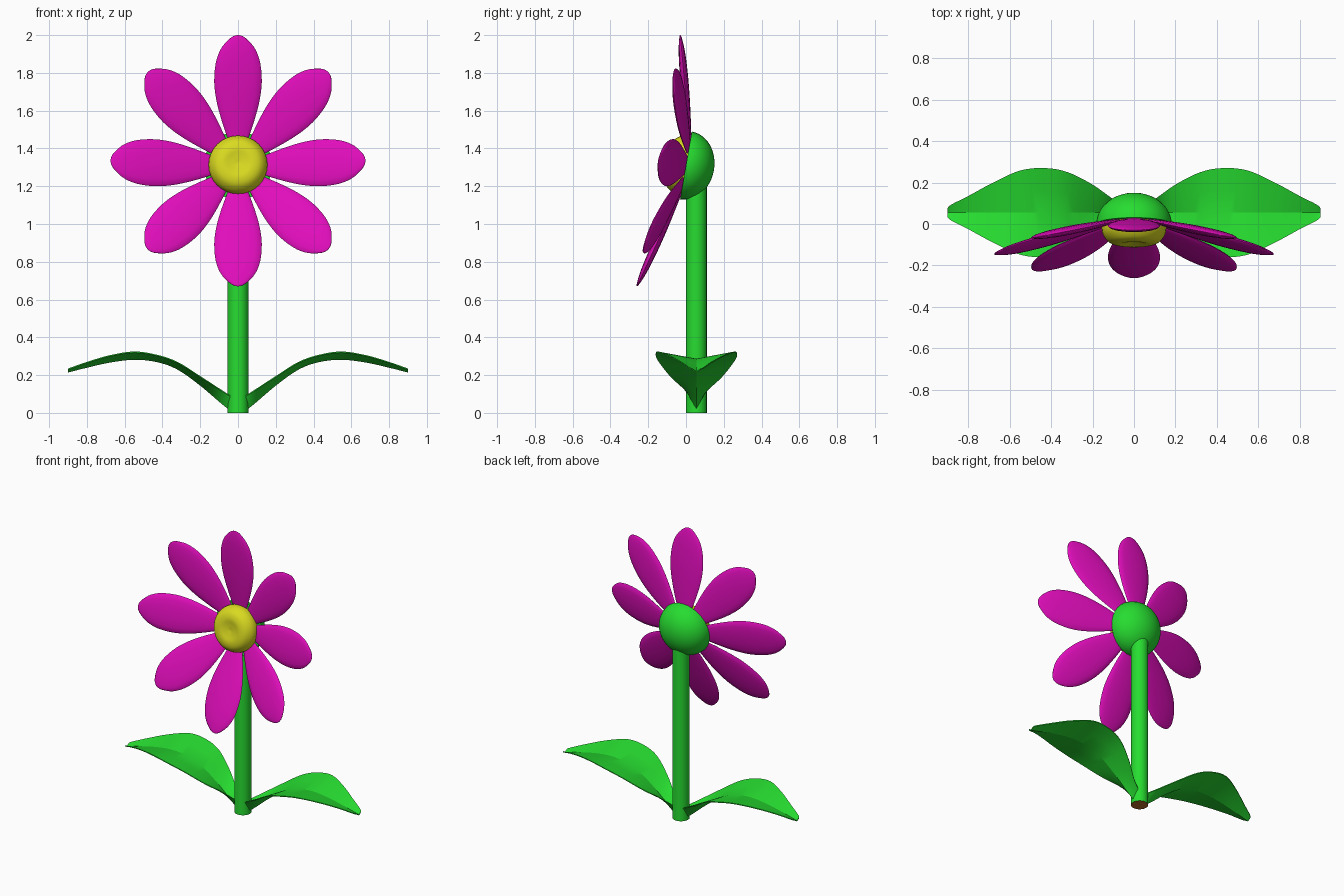
import bpy, bmesh, math
from mathutils import Matrix, Vector

if "Cube" in bpy.data.objects:
    bpy.data.objects.remove(bpy.data.objects["Cube"])


def material(name, rgb):
    m = bpy.data.materials.new(name)
    m.diffuse_color = (*rgb, 1)
    m.use_nodes = True
    m.node_tree.nodes["Principled BSDF"].inputs["Base Color"].default_value = m.diffuse_color
    return m


GREEN = material("leaf green", (0.02, 0.72, 0.03))
PINK = material("petal magenta", (0.75, 0.004, 0.5))
YELLOW = material("centre yellow", (0.7, 0.7, 0.015))
BROWN = material("cut stem brown", (0.45, 0.14, 0.02))

# Flower head frame: local z points forward, tilted slightly upward
HEAD = Matrix.Translation((0, 0, 1.31)) @ Matrix.Rotation(math.radians(80.2), 4, 'X')


def finish(name, bm, mats, matrix=Matrix(), angle=50):
    bmesh.ops.remove_doubles(bm, verts=bm.verts, dist=0.0003)
    bmesh.ops.recalc_face_normals(bm, faces=bm.faces)
    me = bpy.data.meshes.new(name)
    bm.to_mesh(me)
    bm.free()
    for m in mats:
        me.materials.append(m)
    ob = bpy.data.objects.new(name, me)
    bpy.context.collection.objects.link(ob)
    ob.matrix_world = matrix
    bpy.ops.object.select_all(action='DESELECT')
    ob.select_set(True)
    bpy.context.view_layer.objects.active = ob
    bpy.ops.object.shade_smooth_by_angle(angle=math.radians(angle))
    return ob


def loft(bm, rings, closed=True):
    rows = [[bm.verts.new(p) for p in r] for r in rings]
    n = len(rows[0])
    for a, b in zip(rows, rows[1:]):
        for i in range(n if closed else n - 1):
            j = (i + 1) % n
            bm.faces.new((a[i], a[j], b[j], b[i]))
    return rows


def circle(r, z, n=32):
    return [(r * math.cos(2 * math.pi * i / n), r * math.sin(2 * math.pi * i / n), z)
            for i in range(n)]


def spline(points, steps):
    """Smooth interpolation through tuples."""
    out = []
    v = [Vector(p) for p in points]
    for i in range(len(v) - 1):
        p0, p1, p2, p3 = v[max(i - 1, 0)], v[i], v[i + 1], v[min(i + 2, len(v) - 1)]
        for k in range(steps):
            t = k / steps
            out.append(0.5 * (2 * p1 + (p2 - p0) * t + (2 * p0 - 5 * p1 + 4 * p2 - p3) * t * t
                              + (3 * p1 - p0 - 3 * p2 + p3) * t ** 3))
    return out + [v[-1]]


# Stem with a cut underside
bm = bmesh.new()
bmesh.ops.create_cone(bm, cap_ends=True, segments=24, radius1=0.055, radius2=0.055, depth=1.25)
bm.faces.ensure_lookup_table()
for f in bm.faces:
    if f.calc_center_median().z < -0.6:
        f.material_index = 1
finish("stem", bm, [GREEN, BROWN], Matrix.Translation((0, 0.055, 0.625)))

# Green cup behind the petals
bm = bmesh.new()
rows = loft(bm, [circle(0.182 * math.cos(a), -0.15 * math.sin(a))
                 for a in [math.pi / 2 * i / 12 for i in range(13)]])
bm.faces.new(rows[0])
finish("flower_cup", bm, [GREEN], HEAD)

# Yellow centre with a shallow dimple
bm = bmesh.new()
profile = spline([(0.15, -0.01), (0.156, 0.02), (0.148, 0.055), (0.12, 0.088),
                  (0.08, 0.1), (0.04, 0.094), (0.0, 0.088)], 4)
rows = loft(bm, [circle(max(p[0], 0), p[1]) for p in profile])
bm.faces.new(rows[0])
finish("flower_centre", bm, [YELLOW], HEAD)

# Eight petals, coned forward
PETAL = [(0.09, 0.035), (0.15, 0.058), (0.24, 0.088), (0.34, 0.114), (0.44, 0.126),
         (0.54, 0.118), (0.61, 0.094), (0.655, 0.06), (0.682, 0.028), (0.69, 0.0)]
LIFT = math.radians(15)
for k in range(8):
    bm = bmesh.new()
    rings = []
    for s, w in spline(PETAL, 3):
        w = max(w, 0)
        rings.append([(s, w * math.cos(a), 0.17 * w * math.sin(a))
                      for a in [2 * math.pi * i / 16 for i in range(16)]])
    rows = loft(bm, rings)
    bm.faces.new(rows[0])
    # tilt about the inner end so that the roots meet the cup rim
    mat = (HEAD @ Matrix.Rotation(k * math.pi / 4, 4, 'Z')
           @ Matrix.Translation((0.125, 0, 0.0)) @ Matrix.Rotation(-LIFT, 4, 'Y')
           @ Matrix.Translation((-0.12, 0, 0)))
    finish("petal_%d" % (k + 1), bm, [PINK], mat, 80)

# Two arching leaves: x, half width, midrib height, edge height
LEAF = [(0.03, 0.03, 0.008, 0.085), (0.1, 0.065, 0.065, 0.13), (0.2, 0.135, 0.15, 0.195),
        (0.32, 0.195, 0.235, 0.27), (0.43, 0.215, 0.275, 0.308), (0.55, 0.203, 0.287, 0.325),
        (0.68, 0.145, 0.272, 0.305), (0.8, 0.08, 0.245, 0.27), (0.88, 0.04, 0.225, 0.242),
        (0.9, 0.022, 0.22, 0.234)]
for side, label in ((1, "right"), (-1, "left")):
    bm = bmesh.new()
    rings = []
    for x, w, zm, ze in spline(LEAF, 4):
        row = []
        for u in (-1, -0.5, 0, 0.5, 1):
            z = zm + (ze - zm) * abs(u)
            row.append((side * x, 0.055 + w * u, z))
        # thin underside
        row += [(x2, y2, z2 - 0.006) for x2, y2, z2 in reversed(row)]
        rings.append(row)
    rows = loft(bm, rings)
    bm.faces.new(rows[0])
    bm.faces.new(rows[-1])
    finish("leaf_" + label, bm, [GREEN], angle=18)
